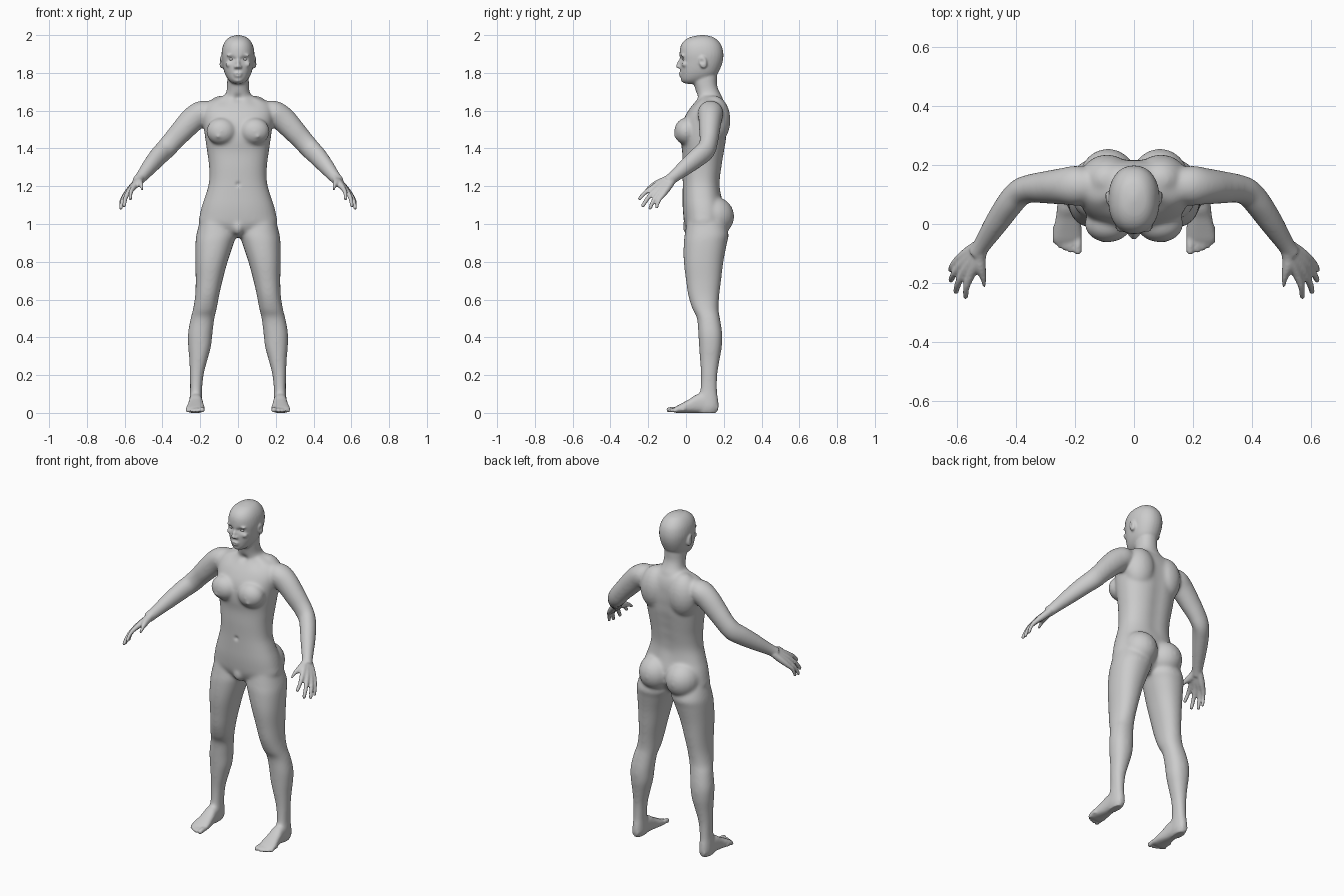
import bpy, bmesh, math
from mathutils import Vector, Matrix

bm = bmesh.new()
SEG = 32


def spline(rows, n=4):
    """Catmull-Rom interpolation through rows of any width."""
    p = [rows[0]] + list(rows) + [rows[-1]]
    out = []
    for i in range(1, len(p) - 2):
        for k in range(n):
            t = k / n
            out.append([0.5 * (2 * b + (c - a) * t + (2 * a - 5 * b + 4 * c - d) * t * t
                               + (3 * b - a - 3 * c + d) * t ** 3)
                        for a, b, c, d in zip(*p[i - 1:i + 3])])
    return out + [list(rows[-1])]


def skin(rings, mirror):
    """Closed tube through rings of points, optionally with its x mirror."""
    for s in ((1, -1) if mirror else (1,)):
        vs = [[bm.verts.new((p[0] * s, p[1], p[2])) for p in r] for r in rings]
        n = len(rings[0])
        for a, b in zip(vs, vs[1:]):
            for j in range(n):
                bm.faces.new((a[j], a[(j + 1) % n], b[(j + 1) % n], b[j]))
        bm.faces.new(vs[0])
        bm.faces.new(vs[-1])


def oval(j, n, e):
    c, s = math.cos(2 * math.pi * j / n), math.sin(2 * math.pi * j / n)
    return (math.copysign(abs(c) ** (2 / e), c), math.copysign(abs(s) ** (2 / e), s))


def slices(rows, mirror=False, axis='z', e=2.2):
    """Loft of rows (t, u0, u1, v0, v1): box limits of each slice along the axis."""
    rings = []
    for t, u0, u1, v0, v1 in spline(rows):
        ring = []
        for j in range(SEG):
            a, b = oval(j, SEG, e)
            u, v = (u0 + u1) / 2 + a * (u1 - u0) / 2, (v0 + v1) / 2 + b * (v1 - v0) / 2
            ring.append((u, v, t) if axis == 'z' else (u, t, v))
        rings.append(ring)
    skin(rings, mirror)


def tube(rows, mirror=True, n=16):
    """Limb along a path of (x, y, z, horizontal radius, vertical radius)."""
    pts = spline(rows)
    rings = []
    for i, p in enumerate(pts):
        a, b = pts[max(i - 1, 0)], pts[min(i + 1, len(pts) - 1)]
        t = (Vector(b[:3]) - Vector(a[:3])).normalized()
        h = t.cross(Vector((0, 0, 1))).normalized()
        v = h.cross(t)
        rings.append([Vector(p[:3]) + h * p[3] * math.cos(2 * math.pi * j / n)
                      + v * p[4] * math.sin(2 * math.pi * j / n) for j in range(n)])
    skin(rings, mirror)


def ball(c, r, mirror=True, tilt=0, n=20):
    """Ellipsoid of radii r, tilted about x."""
    m = Matrix.Translation(c) @ Matrix.Rotation(tilt, 4, 'X') @ Matrix.Diagonal((*r, 1))
    rings = []
    for i in range(13):
        lat = math.pi * (.01 + .98 * i / 12)
        rings.append([m @ Vector((math.sin(lat) * math.cos(2 * math.pi * j / n),
                                  math.sin(lat) * math.sin(2 * math.pi * j / n),
                                  -math.cos(lat))) for j in range(n)])
    skin(rings, mirror)


def finish(name):
    """Turn the current bmesh into a named object."""
    bmesh.ops.recalc_face_normals(bm, faces=bm.faces)
    mesh = bpy.data.meshes.new(name)
    bm.to_mesh(mesh)
    bm.free()
    mesh.shade_smooth()
    ob = bpy.data.objects.new(name, mesh)
    bpy.context.collection.objects.link(ob)
    return ob


# Head and neck
slices([(z, -a, a, f, b) for z, a, f, b in [
    (1.742, .014, .0, .05), (1.748, .034, -.014, .09), (1.765, .052, -.025, .13),
    (1.79, .067, -.029, .163), (1.82, .077, -.031, .18), (1.86, .084, -.032, .194),
    (1.90, .087, -.034, .198), (1.94, .081, -.029, .19), (1.97, .066, -.01, .17),
    (1.99, .043, .025, .142), (2.0, .008, .075, .1)]])
slices([(z, -a, a, f, b) for z, a, f, b in [
    (1.58, .09, .05, .2), (1.66, .078, .058, .196), (1.70, .062, .052, .177),
    (1.74, .058, .042, .164), (1.80, .056, .03, .165)]])

# Face: nose, brow, cheeks, lips, chin, ears
ball((0, -.034, 1.85), (.010, .013, .028), False, -.35)
ball((0, -.043, 1.836), (.011, .012, .010), False)
ball((.012, -.034, 1.831), (.009, .012, .008))
ball((.035, -.017, 1.893), (.028, .013, .008))
ball((.045, -.006, 1.845), (.022, .016, .016))
ball((0, -.030, 1.797), (.023, .009, .006), False)
ball((0, -.029, 1.785), (.019, .009, .007), False)
ball((0, -.014, 1.762), (.022, .013, .014), False)
ball((.088, .09, 1.857), (.011, .021, .034), True, .2)

# Torso
slices([(z, -a, a, f, b) for z, a, f, b in [
    (.93, .04, .04, .14), (.96, .14, .01, .17), (1.0, .205, -.008, .195),
    (1.05, .202, -.015, .205), (1.10, .19, -.018, .2), (1.15, .173, -.018, .188),
    (1.22, .154, -.018, .182), (1.30, .153, -.02, .192), (1.38, .163, -.02, .205),
    (1.44, .172, -.028, .215), (1.50, .18, -.026, .22), (1.55, .186, -.015, .222),
    (1.60, .188, .012, .216), (1.64, .168, .042, .205), (1.665, .115, .06, .19),
    (1.685, .06, .075, .165)]], e=2.35)
ball((.088, .0, 1.49), (.08, .063, .072))        # breasts
ball((.105, -.055, 1.465), (.012, .010, .012))   # nipples
ball((.09, .15, 1.55), (.095, .086, .13))        # shoulder blades
ball((.088, .148, 1.04), (.1, .108, .105))       # buttocks
ball((0, .018, .985), (.033, .036, .045), False)  # pubis

# Legs
slices([(1.04, .03, .195, .01, .19), (.95, .008, .219, -.006, .225), (.90, .022, .225, -.012, .217),
        (.80, .055, .226, -.012, .198), (.70, .082, .224, .0, .186), (.62, .1, .227, .012, .176),
        (.55, .113, .238, .034, .172), (.50, .125, .251, .058, .18), (.42, .135, .265, .065, .192),
        (.35, .143, .264, .069, .19), (.28, .162, .258, .074, .178), (.20, .182, .255, .079, .166),
        (.12, .19, .254, .075, .165), (.07, .19, .257, .06, .17), (.03, .19, .258, .05, .172),
        (.0, .2, .25, .06, .16)], True)

# Feet and toes
slices([(.168, .205, .243, .01, .05), (.12, .192, .256, 0, .1), (.06, .187, .26, 0, .1),
        (.02, .182, .265, 0, .074), (-.02, .177, .273, 0, .052), (-.05, .177, .276, 0, .036),
        (-.066, .184, .268, .004, .026)], True, 'y', 2.5)
for x, y, r in [(.19, -.088, .014), (.215, -.088, .0095), (.234, -.081, .009),
                (.252, -.071, .009), (.267, -.058, .009)]:
    tube([(x, y + .05, .018, r, r), (x, y + .02, .019, r, r), (x, y, r + .002, r, r)])
    ball((x, y, r + .002), (r, r * 1.2, r))

# Arms
tube([(.14, .13, 1.605, .05, .048), (.19, .13, 1.59, .068, .064), (.24, .128, 1.553, .062, .067),
      (.30, .124, 1.49, .055, .061), (.345, .121, 1.44, .049, .056), (.385, .108, 1.395, .047, .055),
      (.42, .07, 1.36, .046, .053), (.465, .005, 1.307, .041, .045), (.51, -.065, 1.25, .031, .033),
      (.535, -.10, 1.222, .028, .03)], n=28)

# Hands: each finger runs from wrist through knuckle to tip
wrist, mid = Vector((.525, -.087, 1.232)), Vector((.577, -.148, 1.175))
for k, tip, r in [((.552, -.172, 1.195), (.57, -.245, 1.135), .0115),
                  ((.573, -.16, 1.178), (.603, -.228, 1.098), .012),
                  ((.588, -.142, 1.164), (.62, -.19, 1.085), .0115),
                  ((.597, -.121, 1.155), (.622, -.155, 1.09), .0105)]:
    k, tip = Vector(k), Vector(tip)
    base = wrist + (k - mid) * .4
    bend = k.lerp(tip, .5) + Vector((.006, -.004, .004))
    tube([(*base, .02, .02), (*base.lerp(k, .55), .019, .019), (*k, r * 1.3, r * 1.3),
          (*bend, r, r), (*tip, r * .85, r * .85)])
    ball(tip, (r * .87,) * 3)
tube([(.522, -.09, 1.235, .022, .022), (.52, -.14, 1.218, .02, .022), (.51, -.18, 1.203, .013, .014),
      (.506, -.208, 1.184, .010, .010)])
ball((.506, -.208, 1.184), (.0105, .0105, .0105))

# Fuse everything into one skin
body = finish("body")
bpy.context.view_layer.objects.active = body
body.select_set(True)


def apply(kind, **settings):
    m = body.modifiers.new(kind, kind)
    for key, val in settings.items():
        setattr(m, key, val)
    bpy.ops.object.modifier_apply(modifier=m.name)


def coords():
    flat = [0.0] * (3 * len(body.data.vertices))
    body.data.vertices.foreach_get("co", flat)
    return flat


apply('REMESH', mode='VOXEL', voxel_size=.0062, use_smooth_shade=True)

# Blend the body strongly, but keep face, hands and feet crisp
levels = {}
co = coords()
for i in range(len(co) // 3):
    x, y, z = co[3 * i:3 * i + 3]
    w = min((1.765 - z) / .04, (.535 - abs(x)) / .04, (z - .06) / .05, 1)
    levels.setdefault(round(max(w, 0) * 8), []).append(i)
group = body.vertex_groups.new(name="soft")
for level, verts in levels.items():
    group.add(verts, level / 8, 'REPLACE')
apply('SMOOTH', factor=.5, iterations=3)
apply('SMOOTH', factor=.5, iterations=28, vertex_group="soft")

# Soft dents: eye sockets, mouth line, ears, navel, collar bones, spine
dents = [((.035, -.025, 1.873), .016, (0, .012, 0)), ((.016, -.03, 1.873), .009, (0, .005, 0)),
         ((0, -.038, 1.791), .006, (0, .004, 0)), ((.1, .083, 1.86), .012, (-.008, 0, 0)),
         ((0, -.02, 1.21), .012, (0, .008, 0)), ((0, .06, 1.665), .022, (0, .012, 0)),
         ((.08, .055, 1.655), .03, (0, .008, 0))]
dents += [((0, .2, 1.2 + .07 * i), .045, (0, -.006, 0)) for i in range(6)]
co = coords()
for i in range(0, len(co), 3):
    x, y, z = co[i:i + 3]
    if z < 1.1 or abs(x) > .2:
        continue
    for (cx, cy, cz), r, push in dents:
        if abs(z - cz) < 2.2 * r:
            f = math.exp(-((abs(x) - cx) ** 2 + (y - cy) ** 2 + (z - cz) ** 2) / r ** 2)
            co[i] += math.copysign(push[0], push[0] * x) * f
            co[i + 1] += push[1] * f
body.data.vertices.foreach_set("co", co)
body.data.update()
body.data.shade_smooth()

# Eyes
bm = bmesh.new()
ball((.036, -.006, 1.873), (.014, .013, .009))
finish("eyes")
